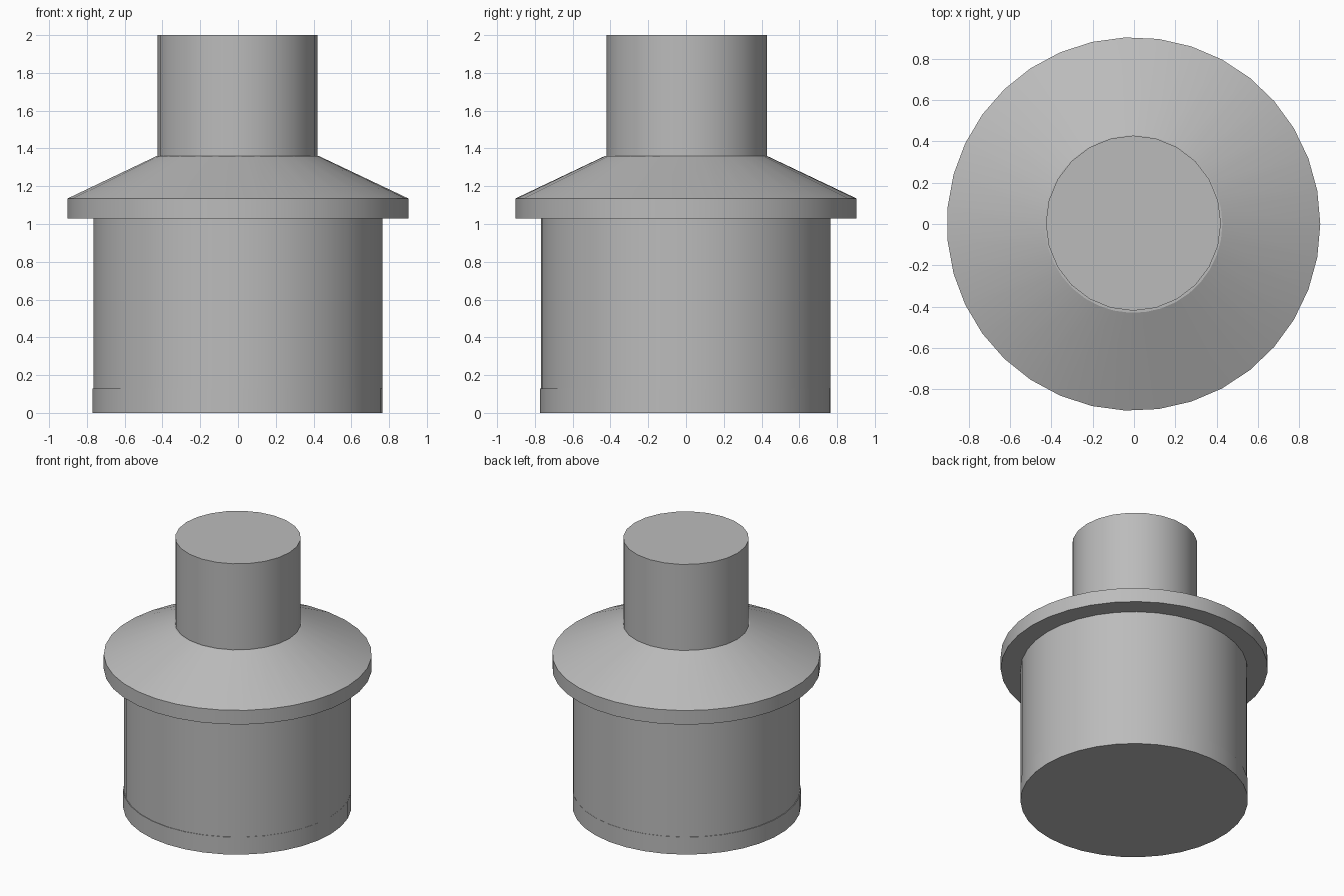
import bpy
import math

if "Cube" in bpy.data.objects:
    bpy.data.objects.remove(bpy.data.objects["Cube"], do_unlink=True)

GREY = (0.5, 0.5, 0.5, 1.0)
grey = bpy.data.materials.new("plain_grey")
grey.use_nodes = True
grey.diffuse_color = GREY
grey.node_tree.nodes["Principled BSDF"].inputs["Base Color"].default_value = GREY


def turned_part(name, profile, sides, centre=(0, 0)):
    """Solid of revolution from (radius, height) points, capped at both ends."""
    verts, faces = [], []
    for radius, height in profile:
        for i in range(sides):
            a = math.tau * i / sides
            verts.append((radius * math.cos(a), radius * math.sin(a), height))
    for row in range(len(profile) - 1):
        for i in range(sides):
            j = (i + 1) % sides
            low, high = row * sides, (row + 1) * sides
            faces.append((low + i, low + j, high + j, high + i))
    faces.append(tuple(reversed(range(sides))))
    faces.append(tuple(range(len(verts) - sides, len(verts))))

    mesh = bpy.data.meshes.new(name)
    mesh.from_pydata(verts, [], faces)
    mesh.materials.append(grey)
    obj = bpy.data.objects.new(name, mesh)
    obj.location = (*centre, 0)
    bpy.context.collection.objects.link(obj)
    bpy.ops.object.select_all(action="DESELECT")
    obj.select_set(True)
    bpy.context.view_layer.objects.active = obj
    bpy.ops.object.shade_smooth_by_angle(angle=math.radians(20))
    return obj


# Wide drum with a barely raised foot band
turned_part("drum", [(0.767, 0.02), (0.767, 1.05)], 35, (-0.002, -0.002))
turned_part("foot_band", [(0.77, 0), (0.77, 0.13)], 35, (-0.004, -0.003))

# Overhanging rim with sloping shoulder
turned_part("rim_and_shoulder", [(0.904, 1.03), (0.904, 1.135), (0.43, 1.36)],
            35, (-0.002, 0))

# Narrow neck
turned_part("neck", [(0.424, 1.3), (0.424, 2)], 24, (-0.003, 0.004))
